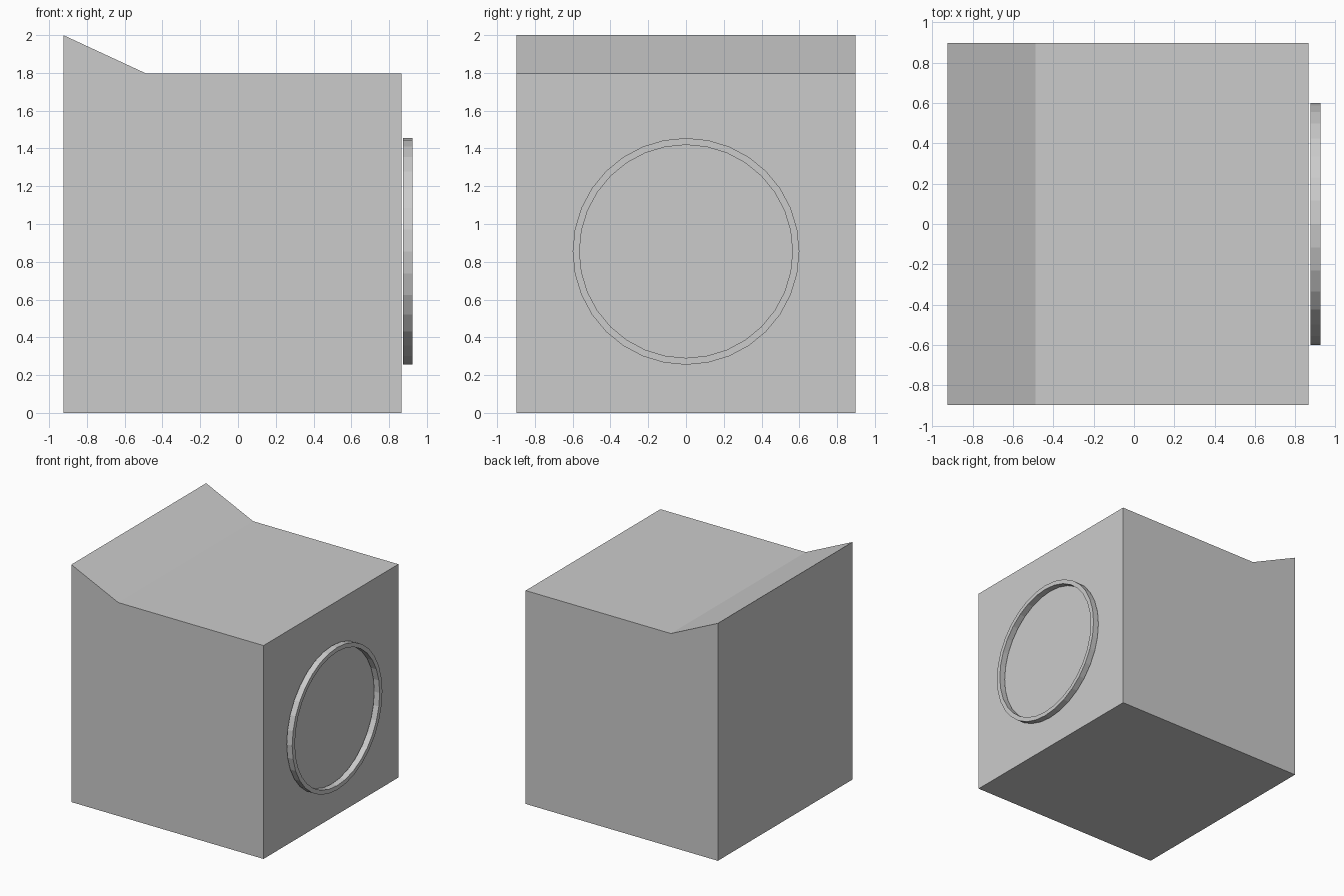
import bpy, bmesh, math
from mathutils import Vector

if "Cube" in bpy.data.objects:
    bpy.data.objects.remove(bpy.data.objects["Cube"])


def make_object(name, bm):
    bmesh.ops.recalc_face_normals(bm, faces=bm.faces)
    mesh = bpy.data.meshes.new(name)
    bm.to_mesh(mesh)
    bm.free()
    obj = bpy.data.objects.new(name, mesh)
    bpy.context.collection.objects.link(obj)
    return obj


# Cabinet: side profile with a raised sloping back edge, extruded along y
HALF_DEPTH = 0.897
profile = [(-0.925, 0), (0.866, 0), (0.866, 1.797), (-0.487, 1.797), (-0.925, 2.0)]
bm = bmesh.new()
face = bm.faces.new([bm.verts.new((x, -HALF_DEPTH, z)) for x, z in profile])
result = bmesh.ops.extrude_face_region(bm, geom=[face])
moved = [v for v in result["geom"] if isinstance(v, bmesh.types.BMVert)]
bmesh.ops.translate(bm, verts=moved, vec=(0, 2 * HALF_DEPTH, 0))
make_object("cabinet", bm)

# Door ring: rectangular section spun around the x axis, just off the right side
SEGMENTS = 32
center = Vector((0, 0, 0.855))
section = [(0.874, 0.6), (0.925, 0.6), (0.925, 0.564), (0.874, 0.564)]
bm = bmesh.new()
verts = [bm.verts.new((x, 0, center.z + r)) for x, r in section]
edges = [bm.edges.new((verts[i], verts[(i + 1) % 4])) for i in range(4)]
bmesh.ops.spin(bm, geom=verts + edges, cent=center, axis=(1, 0, 0),
               angle=2 * math.pi, steps=SEGMENTS)
bmesh.ops.remove_doubles(bm, verts=bm.verts, dist=0.0005)
make_object("door_ring", bm)
